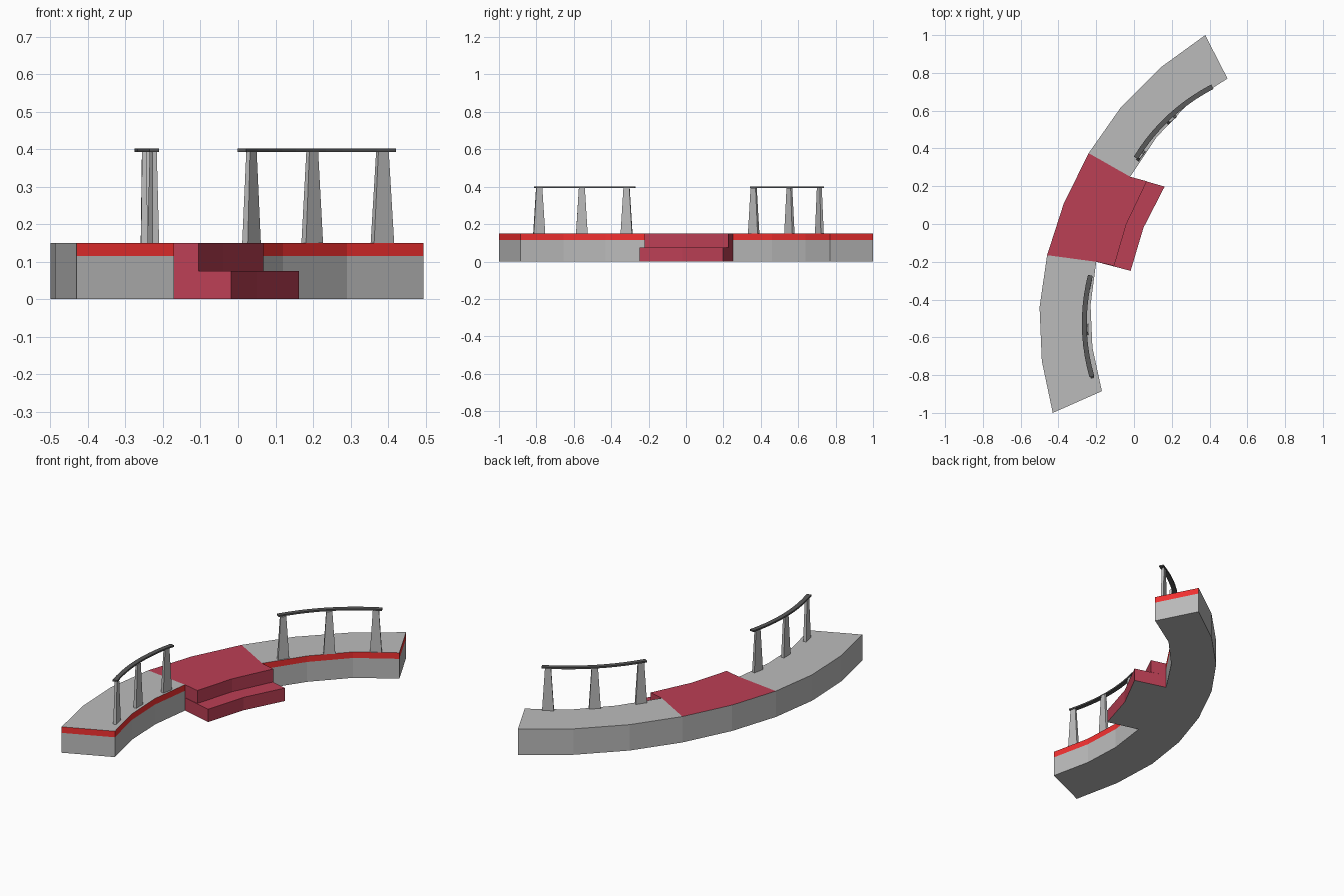
import bpy, bmesh
from mathutils import Vector

if "Cube" in bpy.data.objects:
    bpy.data.objects.remove(bpy.data.objects["Cube"])


def mat(name, c):
    m = bpy.data.materials.new(name)
    m.diffuse_color = (*c, 1)
    m.use_nodes = True
    m.node_tree.nodes["Principled BSDF"].inputs["Base Color"].default_value = m.diffuse_color
    return m


GREY = mat("grey", (0.5, 0.5, 0.5))
RED = mat("bright_red", (0.9, 0.03, 0.03))
DARK_RED = mat("carpet_red", (0.5, 0.05, 0.09))
BLACK = mat("rail_black", (0.1, 0.1, 0.1))


def finish(name, bm, mats):
    bmesh.ops.remove_doubles(bm, verts=bm.verts, dist=1e-5)
    bmesh.ops.recalc_face_normals(bm, faces=bm.faces)
    me = bpy.data.meshes.new(name)
    bm.to_mesh(me)
    bm.free()
    for m in mats:
        me.materials.append(m)
    ob = bpy.data.objects.new(name, me)
    bpy.context.collection.objects.link(ob)
    return ob


def strip_solid(bm, back, front, z0, z1):
    """Closed solid between two plan polylines."""
    rings = [[bm.verts.new((*p, z)) for p, z in ((a, z0), (b, z0), (b, z1), (a, z1))]
             for a, b in zip(back, front)]
    for r, s in zip(rings, rings[1:]):
        for k in range(4):
            bm.faces.new((r[k], r[(k + 1) % 4], s[(k + 1) % 4], s[k]))
    bm.faces.new(rings[0])
    bm.faces.new(rings[-1][::-1])


# Curved stage: grey body, red band on the inner wall and ends, carpet in the middle
outer = [(.377, 1.0), (.14, .828), (-.07, .617), (-.24, .375), (-.372, .108),
         (-.46, -.165), (-.5, -.44), (-.488, -.725), (-.43, -1.0)]
inner = [(.495, .77), (.29, .64), (.12, .46), (-.02, .25), (-.125, .03),
         (-.2, -.2), (-.23, -.43), (-.22, -.655), (-.17, -.885)]
bm = bmesh.new()
rings = [[bm.verts.new((*p, z)) for p, z in
          ((a, 0), (b, 0), (b, .115), (b, .15), (a, .15), (a, .115))]
         for a, b in zip(outer, inner)]
for i, (r, s) in enumerate(zip(rings, rings[1:])):
    for k in range(6):
        f = bm.faces.new((r[k], r[(k + 1) % 6], s[(k + 1) % 6], s[k]))
        if k == 2:
            f.material_index = 1
        elif k == 3 and i in (3, 4):
            f.material_index = 2
for r in (rings[0], rings[-1]):
    bm.faces.new((r[0], r[1], r[2], r[5]))
    bm.faces.new((r[5], r[2], r[3], r[4])).material_index = 1
finish("stage", bm, [GREY, RED, DARK_RED])

# Two carpeted steps
top_edge = [(.068, .226), (-.04, 0), (-.105, -.222)]
low_edge = [(.162, .198), (.05, -.02), (-.018, -.248)]
for name, edge, z0, z1 in (("upper_step", top_edge, .075, .15),
                           ("lower_step", low_edge, 0, .075)):
    bm = bmesh.new()
    strip_solid(bm, inner[3:6], edge, z0, z1)
    ob = finish(name, bm, [DARK_RED, GREY])
    for f in ob.data.polygons:
        if f.normal.z < -.9 and z0 == 0:
            f.material_index = 1


# Railings: tapered flat posts with a curved handrail
def railing(side, start, mid, end, posts):
    a, m, c = Vector(start), Vector(mid), Vector(end)
    ctrl = 2 * m - (a + c) / 2
    n = 10
    left, right = [], []
    for i in range(n + 1):
        t = i / n
        p = (1 - t) ** 2 * a + 2 * t * (1 - t) * ctrl + t * t * c
        d = ((1 - t) * (ctrl - a) + t * (c - ctrl)).normalized()
        side_v = Vector((-d.y, d.x)) * .013
        left.append(p + side_v)
        right.append(p - side_v)
    bm = bmesh.new()
    strip_solid(bm, left, right, .393, .402)
    finish(side + "_handrail", bm, [BLACK])
    for j, (pos, t) in enumerate(zip(posts, (.1, .5, .9))):
        p = Vector(pos)
        d = ((1 - t) * (ctrl - a) + t * (c - ctrl)).normalized()
        w = Vector((-d.y, d.x))
        bm = bmesh.new()
        lo, hi = [[bm.verts.new((*(p + d * u * hw + w * v * ht), z))
                   for u, v in ((-1, -1), (1, -1), (1, 1), (-1, 1))]
                  for hw, ht, z in ((.031, .009, .15), (.016, .006, .394))]
        bm.faces.new(lo[::-1])
        bm.faces.new(hi)
        for k in range(4):
            bm.faces.new((lo[k], lo[(k + 1) % 4], hi[(k + 1) % 4], hi[k]))
        finish(f"{side}_post_{j + 1}", bm, [GREY])


railing("back", (.01, .35), (.185, .565), (.415, .727),
        [(.036, .362), (.198, .553), (.385, .713)])
railing("front", (-.231, -.272), (-.263, -.54), (-.223, -.808),
        [(-.236, -.318), (-.25, -.557), (-.226, -.785)])
